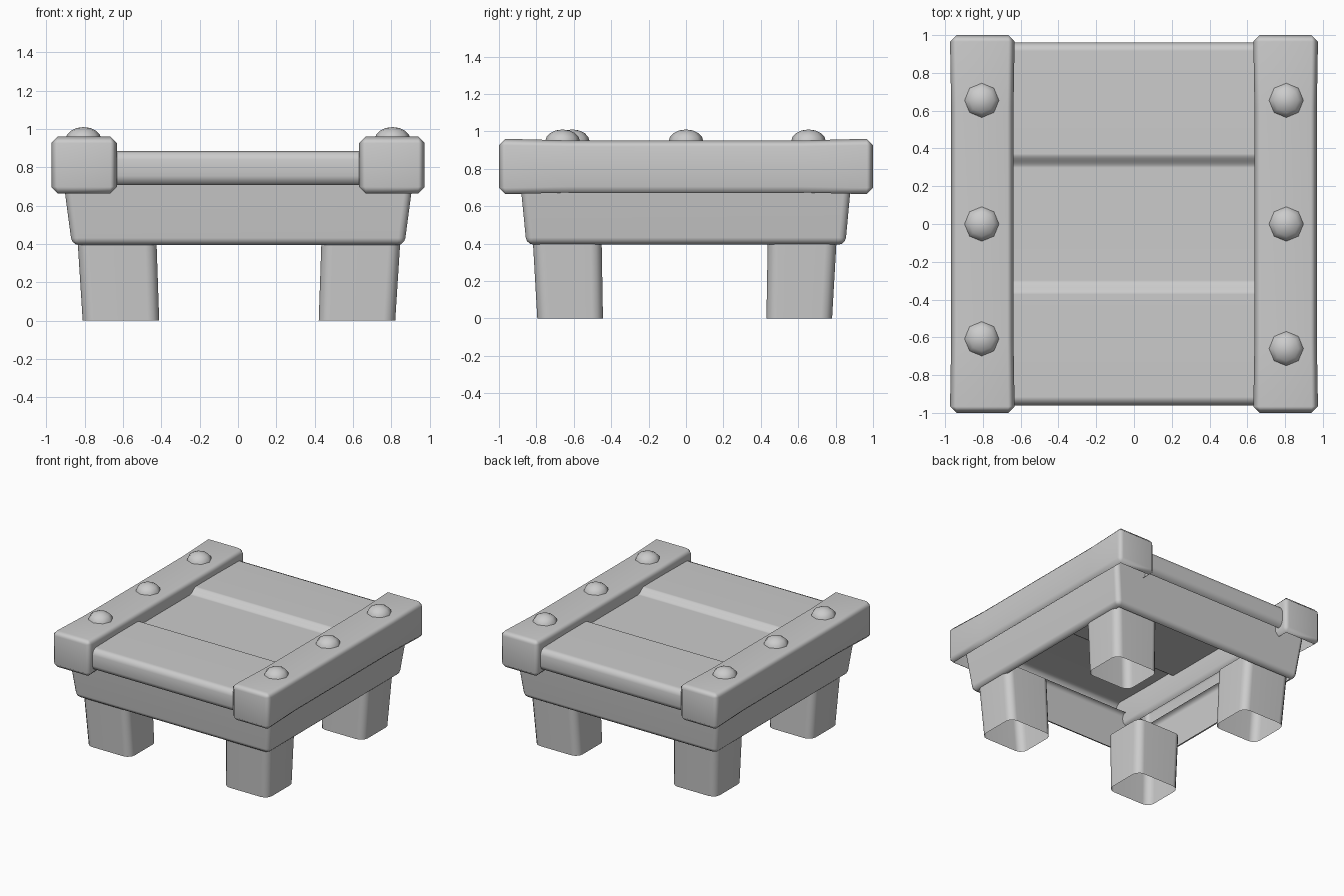
import bpy
import bmesh
from math import cos, pi
from mathutils import Vector

old = bpy.data.objects.get("Cube")
if old:
    bpy.data.objects.remove(old, do_unlink=True)

# One plain grey for every part
grey = bpy.data.materials.new("plain_grey")
grey.use_nodes = True
colour = (0.6, 0.6, 0.6, 1)
grey.diffuse_color = colour
grey.node_tree.nodes["Principled BSDF"].inputs["Base Color"].default_value = colour


def finish(bm, name):
    mesh = bpy.data.meshes.new(name)
    bm.to_mesh(mesh)
    bm.free()
    mesh.materials.append(grey)
    obj = bpy.data.objects.new(name, mesh)
    bpy.context.collection.objects.link(obj)
    bpy.ops.object.select_all(action="DESELECT")
    obj.select_set(True)
    bpy.context.view_layer.objects.active = obj
    bpy.ops.object.shade_smooth_by_angle(angle=1.0)
    normals = obj.modifiers.new("flat_faces", "WEIGHTED_NORMAL")
    normals.keep_sharp = True
    return obj


def tapered_box(xs, ys, zs, taper=None):
    """Box between pairs of limits; taper gives other x, y limits for the bottom."""
    low_x, low_y = taper or (xs, ys)
    bm = bmesh.new()
    bmesh.ops.create_cube(bm, size=2)
    for v in bm.verts:
        top = v.co.z > 0
        px, py = (xs, ys) if top else (low_x, low_y)
        v.co = Vector((px[v.co.x > 0], py[v.co.y > 0], zs[top]))
    return bm


def round_edges(bm, width, segments, axis=None):
    """Bevel all edges, or only those running mainly along one axis."""
    edges = []
    for e in bm.edges:
        d = (e.verts[0].co - e.verts[1].co).normalized()
        if axis is None or abs(d[axis]) > 0.9:
            edges.append(e)
    bmesh.ops.bevel(bm, geom=edges, offset=width, segments=segments,
                    profile=0.5, affect="EDGES", clamp_overlap=True)


def open_ends(bm, both=False):
    """Remove the flat bottom (and top) faces, leaving an open shell."""
    bm.normal_update()
    ends = [f for f in bm.faces if f.normal.z < -0.99
            or (both and f.normal.z > 0.99)]
    bmesh.ops.delete(bm, geom=ends, context="FACES")


def span(a, b, sign, shift):
    return sorted((a * sign + shift, b * sign + shift))


# Tapered hollow legs
dx, dy = 0.005, -0.007
for x_name, sx in (("left", 1), ("right", -1)):
    for y_name, sy in (("front", -1), ("back", 1)):
        bm = tapered_box(span(0.432, 0.845, sx, dx), span(0.445, 0.815, sy, dy), (0, 0.47),
                         (span(0.416, 0.815, sx, dx), span(0.437, 0.788, sy, dy)))
        round_edges(bm, 0.06, 3, axis=2)
        open_ends(bm, both=True)
        finish(bm, f"{y_name}_{x_name}_leg")

# Flared apron shell, open above and below
bm = tapered_box((-0.916, 0.918), (-0.89, 0.887), (0.394, 0.77),
                 ((-0.866, 0.868), (-0.853, 0.852)))
round_edges(bm, 0.038, 3)
open_ends(bm, both=True)
finish(bm, "apron")

# Top of three planks as one folded sheet, the middle plank slightly lower
half = [(0.298 + 0.074 * t / 6, 0.865 - 0.02 * cos(pi * t / 6)) for t in range(7)]
half += [(0.915, 0.885), (0.945, 0.872), (0.962, 0.84),
         (0.962, 0.755), (0.947, 0.722), (0.92, 0.708)]
profile = [(-y, z) for y, z in reversed(half)] + half
bm = bmesh.new()
rows = [[bm.verts.new((x, y, z)) for y, z in profile] for x in (-0.66, 0.66)]
for i in range(len(profile) - 1):
    bm.faces.new((rows[0][i], rows[1][i], rows[1][i + 1], rows[0][i + 1]))
finish(bm, "plank_top")

# Side rails, chamfered, open underneath and slightly slimmer along the middle
for name, side in (("left_rail", 1), ("right_rail", -1)):
    centre = Vector((0.803 * side, 0, 0.812))
    bm = tapered_box((centre.x - 0.171, centre.x + 0.171), (-1, 1), (0.664, 0.96))
    round_edges(bm, 0.034, 1)
    for y in (-0.62, 0.62):
        bmesh.ops.bisect_plane(bm, geom=bm.verts[:] + bm.edges[:] + bm.faces[:],
                               plane_co=(0, y, 0), plane_no=(0, 1, 0))
    open_ends(bm)
    for v in bm.verts:
        if abs(v.co.y) < 0.7:
            v.co.x = centre.x + (v.co.x - centre.x) * 0.965
            v.co.z = centre.z + (v.co.z - centre.z) * 0.94
    finish(bm, name)

# Domed eight-sided studs on the rails
for name, side, front_y in (("left", 1, -0.66), ("right", -1, -0.608)):
    for place, y in (("front", front_y), ("middle", 0), ("back", 0.655)):
        bm = bmesh.new()
        bmesh.ops.create_uvsphere(bm, u_segments=8, v_segments=8, radius=1)
        bmesh.ops.delete(bm, geom=[v for v in bm.verts if v.co.z < -0.1], context="VERTS")
        for v in bm.verts:
            v.co = Vector((0.806 * side + v.co.x * 0.093,
                           y + v.co.y * 0.093, 0.945 + v.co.z * 0.065))
        finish(bm, f"{place}_{name}_stud")
